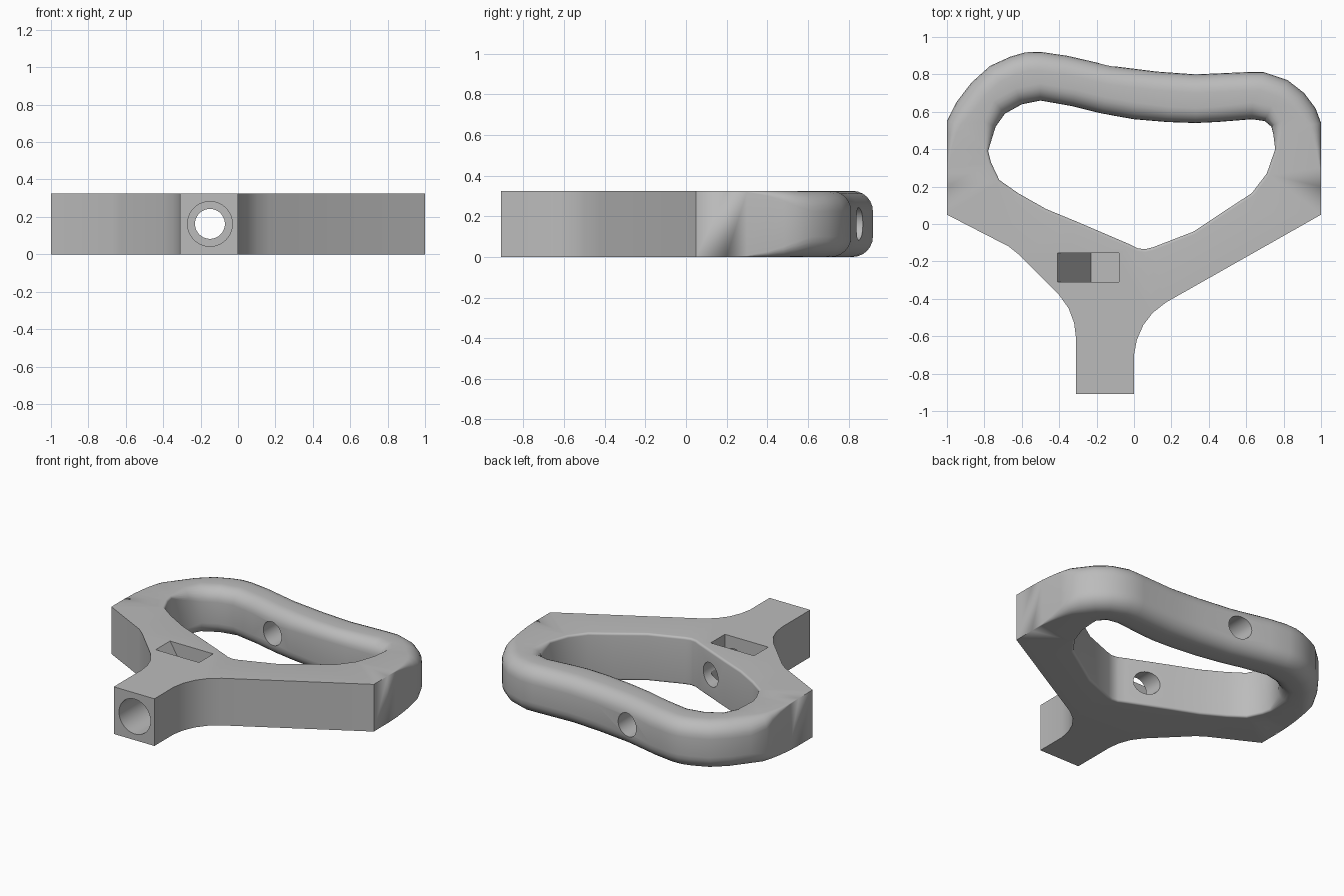
import bpy, bmesh, math
from mathutils import Vector

cube = bpy.data.objects.get("Cube")
if cube:
    bpy.data.objects.remove(cube, do_unlink=True)

H = 0.325          # plate thickness
BORE_X = -0.15

grey = bpy.data.materials.new("plain grey")
grey.use_nodes = True
grey.diffuse_color = (0.5, 0.5, 0.5, 1)
grey.node_tree.nodes["Principled BSDF"].inputs["Base Color"].default_value = (0.5, 0.5, 0.5, 1)


def link(name, bm):
    bmesh.ops.recalc_face_normals(bm, faces=bm.faces)
    mesh = bpy.data.meshes.new(name)
    bm.to_mesh(mesh)
    bm.free()
    mesh.materials.append(grey)
    ob = bpy.data.objects.new(name, mesh)
    bpy.context.collection.objects.link(ob)
    return ob


def ramp(y, start, end):
    return min(1, max(0, (y - start) / (end - start)))


# Edge rounding grows towards the back grip
def outer_radius(y):
    return 0.1 * ramp(y, 0.2, 0.6) ** 2


def inner_radius(y):
    return max(0.015, 0.09 * ramp(y, 0.4, 0.56))


def rounded_wall(bm, outline, radius, side, steps=6):
    """Wall along a closed outline, its rims rounded into the solid."""
    pts = [Vector(p) for p in outline]
    inset = []
    for i, p in enumerate(pts):
        a = (p - pts[i - 1]).normalized()
        b = (pts[(i + 1) % len(pts)] - p).normalized()
        na, nb = Vector((-a.y, a.x)), Vector((-b.y, b.x))
        inset.append((na + nb) / (1 + na.dot(nb)) * side)
    arcs = [i * math.pi / 2 / steps for i in range(steps + 1)]
    layers = [(a, False) for a in arcs] + [(a, True) for a in reversed(arcs)]
    rings = []
    for a, top in layers:
        ring = []
        for p, n in zip(pts, inset):
            r = radius(p.y)
            q = p + n * r * (1 - math.sin(a))
            z = r * (1 - math.cos(a))
            ring.append(bm.verts.new((q.x, q.y, H - z if top else z)))
        rings.append(ring)
    for low, high in zip(rings, rings[1:]):
        for i in range(len(pts)):
            bm.faces.new((low[i - 1], low[i], high[i], high[i - 1]))


outer = [(-.31, -.91), (0, -.91), (0, -.7), (.015, -.62), (.05, -.54), (.1, -.475),
         (.17, -.42), (1, .05), (1, .2), (1, .3), (1, .4), (1, .48), (1, .54),
         (.97, .62), (.91, .7), (.82, .77), (.69, .813), (.6, .812), (.33, .8),
         (.12, .815), (-.12, .845), (-.36, .9), (-.5, .92), (-.58, .918),
         (-.66, .895), (-.77, .845), (-.87, .755), (-.95, .65), (-1, .55),
         (-1, .48), (-1, .4), (-1, .3), (-1, .2), (-1, .05), (-.67, -.12),
         (-.62, -.16), (-.4, -.38), (-.35, -.45), (-.32, -.53), (-.31, -.61)]
inner = [(-.78, .39), (-.765, .33), (-.72, .235), (-.62, .165), (-.47, .08),
         (-.3, .01), (-.02, -.11), (.02, -.13), (.06, -.135), (.1, -.125),
         (.32, -.04), (.5, .08), (.63, .165), (.71, .27), (.755, .4), (.745, .48),
         (.735, .52), (.7, .55), (.63, .56), (.44, .545), (.33, .54), (.18, .545),
         (0, .56), (-.17, .59), (-.33, .63), (-.5, .66), (-.6, .64), (-.69, .59),
         (-.74, .52)]

# Handle body: two walls joined by flat top and bottom faces
bm = bmesh.new()
rounded_wall(bm, outer, outer_radius, 1)
rounded_wall(bm, inner, inner_radius, -1)
bmesh.ops.remove_doubles(bm, verts=bm.verts, dist=1e-5)
for level in (0, H):
    rim = [e for e in bm.edges if len(e.link_faces) == 1
           and all(abs(v.co.z - level) < 1e-4 for v in e.verts)]
    bmesh.ops.triangle_fill(bm, edges=rim, use_beauty=True, use_dissolve=False)
handle = link("handle_body", bm)


def cylinder_y(name, radius, y0, y1):
    """Round cutter lying along y."""
    bm = bmesh.new()
    bmesh.ops.create_cone(bm, cap_ends=True, segments=40, radius1=radius,
                          radius2=radius, depth=y1 - y0)
    for v in bm.verts:
        x, y, z = v.co
        v.co = (BORE_X + x, (y0 + y1) / 2 + z, H / 2 + y)
    return link(name, bm)


def pocket(name, profile, y0, y1):
    """Cutter with an xz profile, extruded along y."""
    bm = bmesh.new()
    face = bm.faces.new([bm.verts.new((x, y0, z)) for x, z in profile])
    new = bmesh.ops.extrude_face_region(bm, geom=[face])["geom"]
    for v in new:
        if isinstance(v, bmesh.types.BMVert):
            v.co.y = y1
    return link(name, bm)


# Bore through stem and grip, wider mouth in the stem, sloped slot on top
slope = 0.18 / (H - 0.04)
cutters = [
    cylinder_y("bore_cutter", 0.08, -1.2, 1.2),
    cylinder_y("mouth_cutter", 0.12, -1.1, -0.5),
    pocket("slot_cutter", [(-.41 - .1 * slope, H + .1), (-.23, .04), (-.08, .04),
                           (-.08, H + .1)], -0.31, -0.155),
]
bpy.context.view_layer.objects.active = handle
for cutter in cutters:
    cutter.hide_render = True
    mod = handle.modifiers.new(cutter.name, 'BOOLEAN')
    mod.operation = 'DIFFERENCE'
    mod.solver = 'EXACT'
    mod.object = cutter
    bpy.ops.object.modifier_apply(modifier=mod.name)
    bpy.data.objects.remove(cutter, do_unlink=True)

bpy.ops.object.select_all(action='DESELECT')
handle.select_set(True)
bpy.ops.object.shade_smooth_by_angle(angle=math.radians(30))
